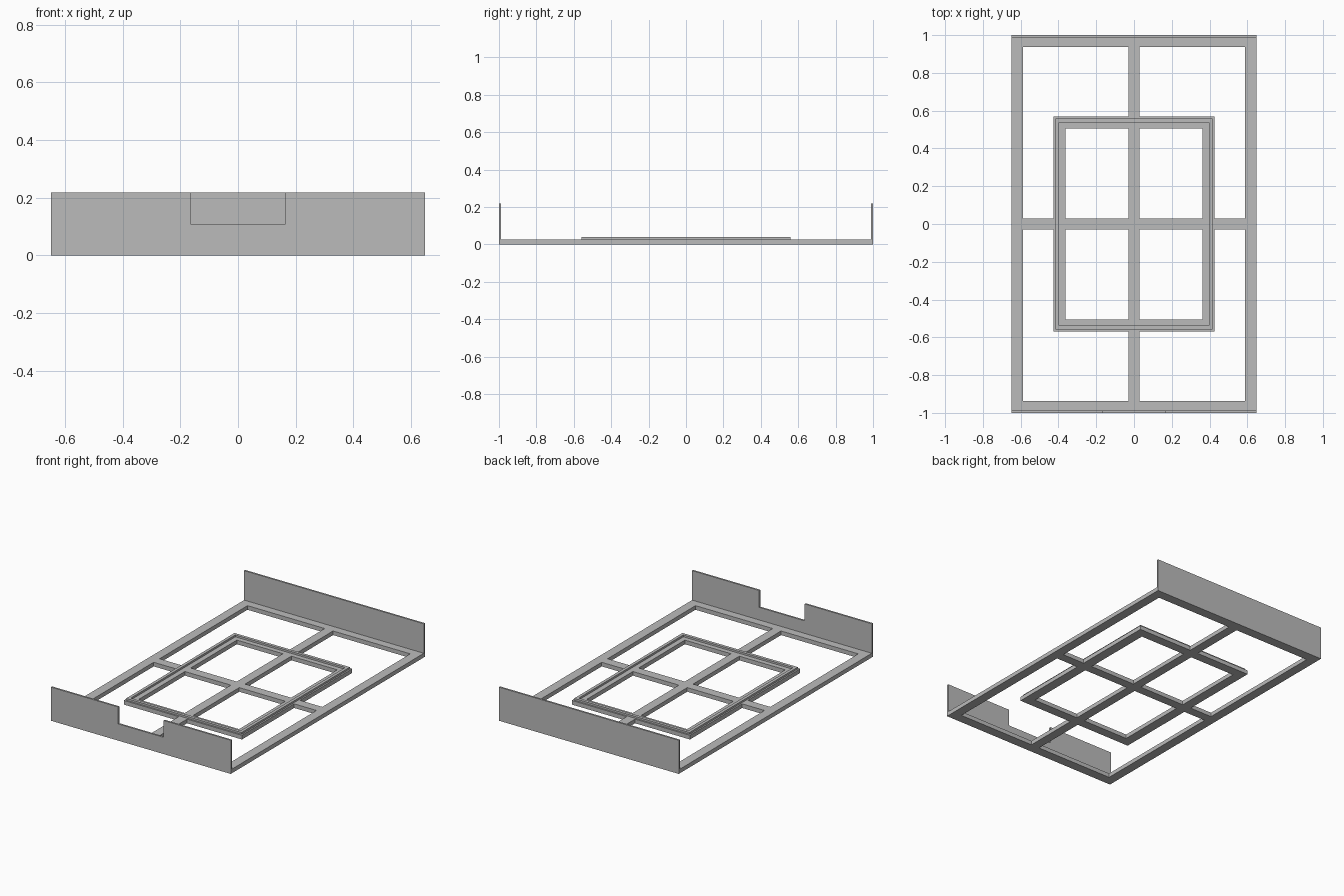
import bpy, bmesh

if "Cube" in bpy.data.objects:
    bpy.data.objects.remove(bpy.data.objects["Cube"])

grey = bpy.data.materials.new("plain grey")
grey.diffuse_color = (0.5, 0.5, 0.5, 1)
grey.use_nodes = True
grey.node_tree.nodes["Principled BSDF"].inputs["Base Color"].default_value = grey.diffuse_color


def finish(name, bm, offset):
    """Extrude the flat faces along offset and make an object."""
    bmesh.ops.remove_doubles(bm, verts=bm.verts[:], dist=1e-5)
    res = bmesh.ops.extrude_face_region(bm, geom=bm.faces[:], use_keep_orig=True)
    bmesh.ops.translate(bm, vec=offset,
                        verts=[g for g in res["geom"] if isinstance(g, bmesh.types.BMVert)])
    bmesh.ops.recalc_face_normals(bm, faces=bm.faces[:])
    me = bpy.data.meshes.new(name)
    bm.to_mesh(me)
    bm.free()
    me.materials.append(grey)
    ob = bpy.data.objects.new(name, me)
    bpy.context.collection.objects.link(ob)
    return ob


def lattice(name, xs, ys, filled, z0, z1):
    """Plate made of the grid cells whose centre passes the filled rule."""
    xs = [-x for x in reversed(xs)] + xs
    ys = [-y for y in reversed(ys)] + ys
    bm = bmesh.new()
    for x0, x1 in zip(xs, xs[1:]):
        for y0, y1 in zip(ys, ys[1:]):
            if filled(abs(x0 + x1) / 2, abs(y0 + y1) / 2):
                bm.faces.new([bm.verts.new((x, y, z0)) for x, y in
                              ((x0, y0), (x1, y0), (x1, y1), (x0, y1))])
    return finish(name, bm, (0, 0, z1 - z0))


def end_wall(name, outline, y, thickness):
    bm = bmesh.new()
    bm.faces.new([bm.verts.new((x, y, z)) for x, z in outline])
    return finish(name, bm, (0, thickness, 0))


W, L, T, H = 0.648, 1.0, 0.027, 0.219   # half width, half length, base and wall height
WALL = 0.012
BAR = 0.03


def in_base(x, y):
    outer = x > 0.587 or y > 0.936
    cross = x < BAR or y < BAR
    ring = x < 0.426 and y < 0.568 and (x > 0.362 or y > 0.506)
    return outer or cross or ring


# Floor: outer frame, cross bars and inner frame
lattice("base_frame", [BAR, 0.362, 0.426, 0.587, W], [BAR, 0.506, 0.568, 0.936, L - WALL],
        in_base, 0, T)

# Thin raised lip on the inner frame
lattice("inner_lip", [0.396, 0.416], [0.538, 0.558],
        lambda x, y: x > 0.396 or y > 0.538, T, 0.039)

# End walls, the front one with a notch in its top edge
end_wall("back_wall", [(-W, 0), (W, 0), (W, H), (-W, H)], L - WALL, WALL)
N, NZ = 0.164, 0.109
end_wall("front_wall", [(-W, 0), (W, 0), (W, H), (N, H), (N, NZ), (-N, NZ), (-N, H), (-W, H)],
         -L, WALL)
